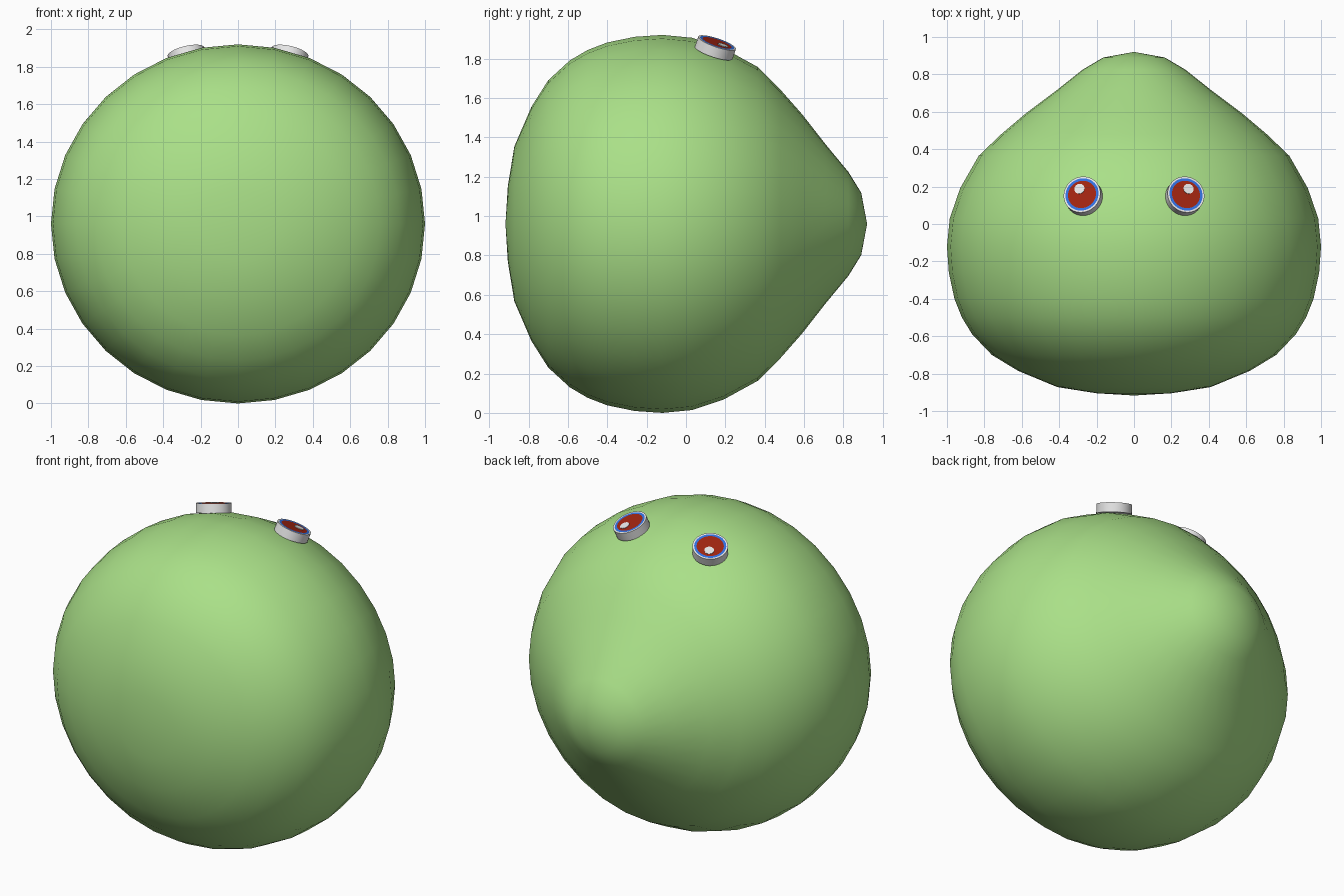
import bpy, bmesh, math
from mathutils import Vector, Matrix

if "Cube" in bpy.data.objects:
    bpy.data.objects.remove(bpy.data.objects["Cube"])


def material(name, srgb):
    lin = [((c / 255 + 0.055) / 1.055) ** 2.4 for c in srgb]
    m = bpy.data.materials.new(name)
    m.diffuse_color = (*lin, 1)
    m.use_nodes = True
    m.node_tree.nodes["Principled BSDF"].inputs["Base Color"].default_value = m.diffuse_color
    return m


GREEN = material("leaf green", (170, 224, 136))
WHITE = material("white", (236, 236, 236))
BLUE = material("blue", (50, 112, 225))
RED = material("dark red", (160, 36, 16))


def make_object(name, bm, mats, angle):
    bmesh.ops.recalc_face_normals(bm, faces=bm.faces)
    me = bpy.data.meshes.new(name)
    bm.to_mesh(me)
    bm.free()
    for m in mats:
        me.materials.append(m)
    ob = bpy.data.objects.new(name, me)
    bpy.context.collection.objects.link(ob)
    bpy.ops.object.select_all(action='DESELECT')
    ob.select_set(True)
    bpy.context.view_layer.objects.active = ob
    bpy.ops.object.shade_smooth_by_angle(angle=math.radians(angle))
    return ob


def bridge(bm, a, b, mat=0):
    n = len(a)
    for i in range(n):
        f = bm.faces.new((a[i], a[(i + 1) % n], b[(i + 1) % n], b[i]))
        f.material_index = mat


# Body: teardrop turned about the front-to-back axis, (radius, y) profile
PROFILE = [(0.20, -0.905), (0.41, -0.872), (0.62, -0.785), (0.76, -0.70),
           (0.865, -0.59), (0.92, -0.50), (0.96, -0.40), (0.99, -0.26),
           (1.00, -0.12), (0.985, 0.03), (0.93, 0.19), (0.83, 0.365),
           (0.71, 0.48), (0.58, 0.59), (0.42, 0.71), (0.275, 0.825),
           (0.165, 0.89)]
SEG = 32
MID = 0.96
bm = bmesh.new()
rings = [[bm.verts.new((r * math.cos(t), y, MID + MID * r * math.sin(t)))
          for t in (2 * math.pi * i / SEG for i in range(SEG))]
         for r, y in PROFILE]
for a, b in zip(rings, rings[1:]):
    bridge(bm, a, b)
for ring, y in ((rings[0], -0.917), (rings[-1], 0.92)):
    pole = bm.verts.new((0, y, MID))
    for i in range(SEG):
        bm.faces.new((ring[i], ring[(i + 1) % SEG], pole))
make_object("body", bm, [GREEN], 60)


# Eyes: tilted discs with concentric coloured rings and a thin highlight plate
def eye(side, label):
    normal = Vector((side * 0.22, 0.31, 0.92)).normalized()
    right = Vector((0, 1, 0)).cross(normal).normalized()
    up = normal.cross(right)
    centre = Vector((side * 0.278, 0.158, 1.88))
    frame = Matrix.Translation(centre) @ Matrix((right, up, normal)).transposed().to_4x4()

    def circle(bm, r, z, n, cx=0, cy=0):
        return [bm.verts.new(frame @ Vector((cx + r * math.cos(2 * math.pi * i / n),
                                             cy + r * math.sin(2 * math.pi * i / n), z)))
                for i in range(n)]

    bm = bmesh.new()
    n = 32
    base, rim, blue, red = (circle(bm, r, z, n) for r, z in
                            ((0.101, -0.055), (0.101, 0), (0.091, 0), (0.077, 0)))
    bm.faces.new(base[::-1])
    bridge(bm, base, rim, 0)
    bridge(bm, rim, blue, 0)
    bridge(bm, blue, red, 1)
    bm.faces.new(red).material_index = 2
    make_object(label + "_eye", bm, [WHITE, BLUE, RED], 30)

    bm = bmesh.new()
    low, top = (circle(bm, 0.028, z, 16, side * 0.016, 0.031) for z in (-0.001, 0.003))
    bm.faces.new(low[::-1])
    bridge(bm, low, top)
    bm.faces.new(top)
    make_object(label + "_eye_highlight", bm, [WHITE], 30)


eye(-1, "left")
eye(1, "right")
